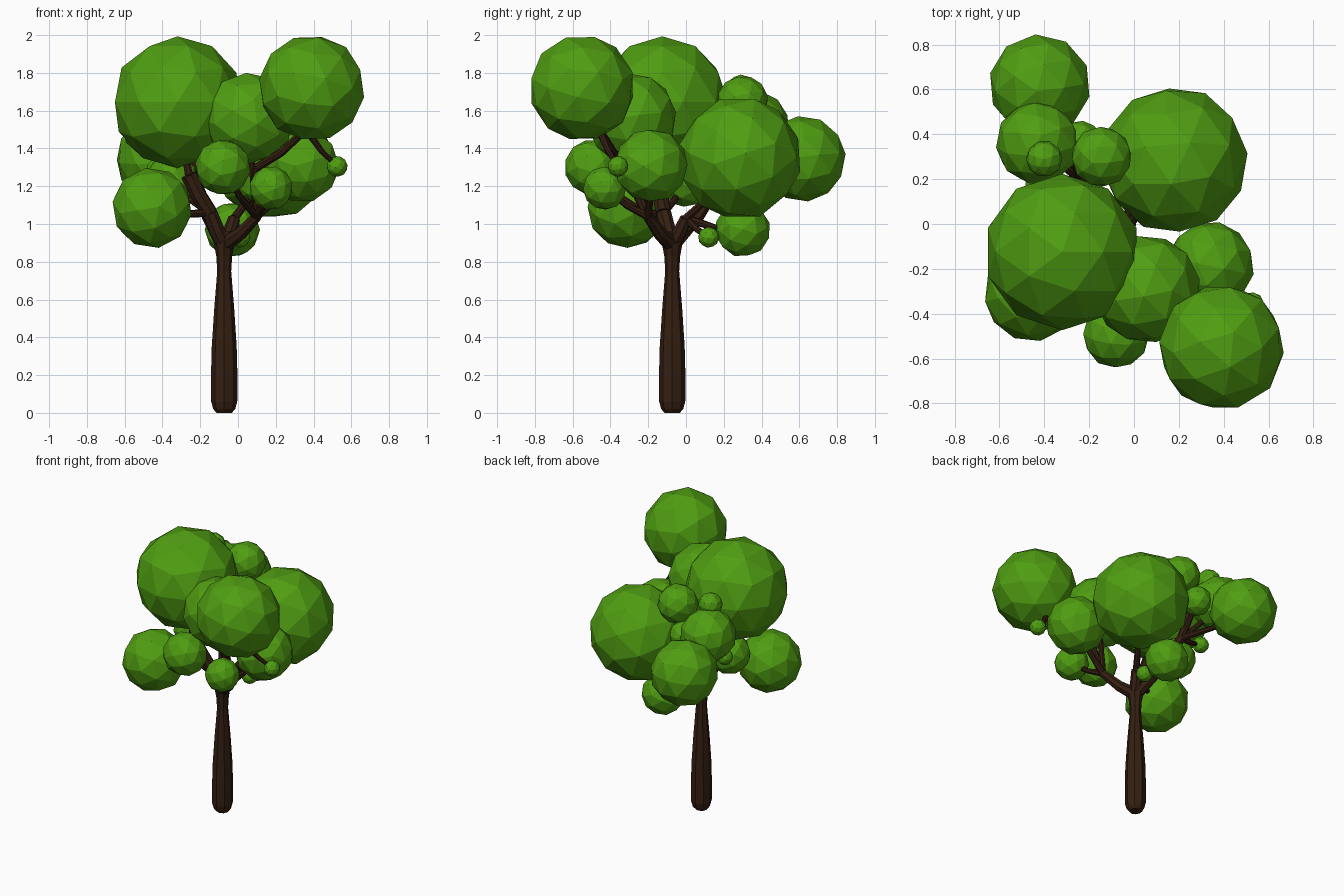
import bpy
from mathutils import Vector

if "Cube" in bpy.data.objects:
    bpy.data.objects.remove(bpy.data.objects["Cube"])


def material(name, rgb):
    m = bpy.data.materials.new(name)
    m.diffuse_color = (*rgb, 1)
    m.use_nodes = True
    m.node_tree.nodes["Principled BSDF"].inputs["Base Color"].default_value = m.diffuse_color
    return m


leaf = material("leaf_green", (0.08, 0.34, 0.006))
bark = material("bark_brown", (0.035, 0.014, 0.006))


def tubes(name, paths):
    """Eight-sided tapered limbs; each path is a list of (point, radius)."""
    cu = bpy.data.curves.new(name, 'CURVE')
    cu.dimensions = '3D'
    cu.bevel_depth = 1.0
    cu.bevel_resolution = 2
    cu.use_fill_caps = True
    for path in paths:
        sp = cu.splines.new('POLY')
        sp.use_smooth = False
        sp.points.add(len(path) - 1)
        for p, (co, r) in zip(sp.points, path):
            p.co = (*co, 1)
            p.radius = r
    ob = bpy.data.objects.new(name, cu)
    bpy.context.collection.objects.link(ob)
    bpy.ops.object.select_all(action='DESELECT')
    bpy.context.view_layer.objects.active = ob
    ob.select_set(True)
    bpy.ops.object.convert(target='MESH')
    ob = bpy.context.object
    ob.data.materials.clear()
    ob.data.materials.append(bark)


# trunk: rounded foot, tapering to a neck below the fork
T = -0.073
profile = [(0, .04), (.02, .058), (.06, .069), (.2, .07), (.35, .066),
           (.55, .053), (.75, .037), (.83, .042), (.9, .055), (.96, .04)]
tubes("trunk", [[((T, T, z), r) for z, r in profile]])

# branch joints: name -> parent, position, radius
joints = {
    "fork": (None, (T, T, .89), .045),
    "left": ("fork", (-.15, -.12, 1.06), .042),
    "left_end": ("left", (-.26, -.15, 1.26), .045),
    "right": ("fork", (.1, -.2, 1.04), .028),
    "right_up": ("right", (.1, -.31, 1.3), .023),
    "right_end": ("right_up", (.36, -.46, 1.5), .021),
    "back": ("fork", (-.02, 0, 1.03), .032),
    "back_left": ("fork", (-.24, .2, 1.26), .03),
    "back_high": ("back_left", (-.25, .31, 1.5), .022),
}

# foliage clumps: joint they grow from, x, y, z, radius
clumps = [
    ("left_end", -.32, -.125, 1.645, .345),
    ("right_end", .39, -.55, 1.72, .28),
    ("back", .18, .285, 1.35, .325),
    ("back_left", -.42, .62, 1.345, .225),
    ("back_left", -.43, .36, 1.52, .185),
    ("back_high", -.145, .3, 1.65, .135),
    ("back_high", -.4, .29, 1.71, .08),
    ("left", -.455, -.31, 1.085, .212),
    ("right", .055, -.29, 1.56, .24),
    ("right", .34, -.185, 1.31, .195),
    ("right", -.08, -.495, 1.3, .147),
    ("right", .175, -.43, 1.19, .115),
    ("right_end", .525, -.36, 1.305, .055),
    ("back", -.03, .3, .97, .145),
    ("back", .01, .12, .93, .055),
    ("left", -.35, 0, 1.23, .14),
    ("back_left", -.43, .17, 1.29, .055),
    ("back_left", -.24, .36, 1.47, .1),
]


def limb(a, ra, b, rb):
    """Limb bowed slightly downward between two points."""
    a, b = Vector(a), Vector(b)
    mid = (a + b) / 2 - Vector((0, 0, .06 * (b - a).length))
    return [(a, ra), (mid, (ra + rb) / 2), (b, rb)]


# thick limbs between joints
tubes("main_branches", [limb(*joints[parent][1:], co, r)
                        for parent, co, r in joints.values() if parent])

# thinner twigs reaching into each clump
tubes("side_branches", [limb(joints[j][1], min(joints[j][2], .023), (x, y, z), .012)
                        for j, x, y, z, r in clumps])

# faceted foliage balls
for i, (j, x, y, z, r) in enumerate(clumps):
    bpy.ops.mesh.primitive_ico_sphere_add(subdivisions=2, radius=r * 1.01, location=(x, y, z))
    ob = bpy.context.object
    ob.name = f"foliage_{i + 1}"
    ob.rotation_euler = (i * .7, i * 1.1, i * .5)
    ob.data.materials.append(leaf)
